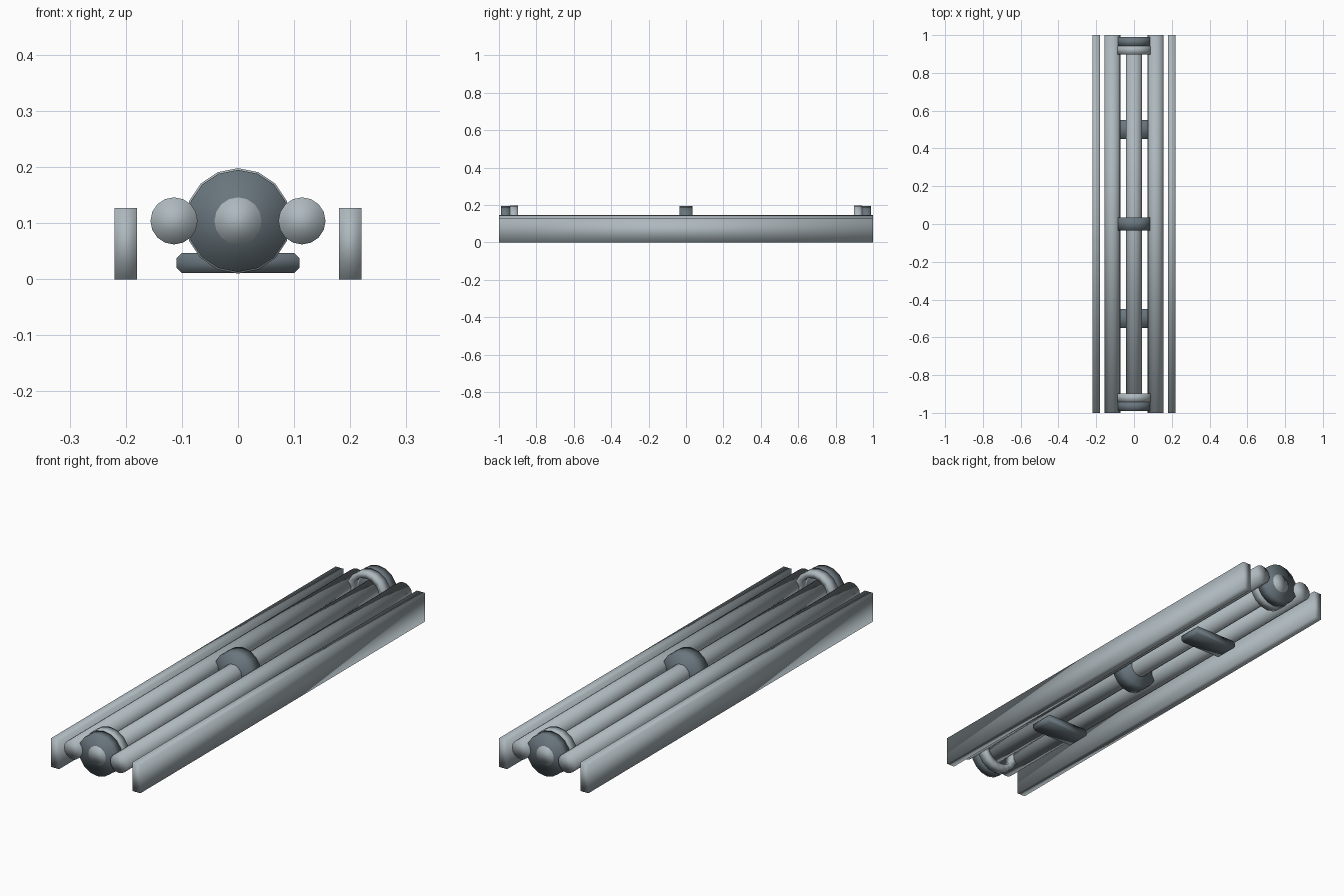
import bpy, bmesh, math
from mathutils import Matrix

cube = bpy.data.objects.get("Cube")
if cube:
    bpy.data.objects.remove(cube, do_unlink=True)


def material(name, rgb):
    m = bpy.data.materials.new(name)
    m.use_nodes = True
    m.diffuse_color = (*rgb, 1)
    m.node_tree.nodes["Principled BSDF"].inputs["Base Color"].default_value = (*rgb, 1)
    return m


light = material("light grey metal", (0.42, 0.48, 0.51))
dark = material("dark grey metal", (0.14, 0.18, 0.205))
SIDES = 16
AXIS_Z = 0.104


def finish(name, bm, mat, location):
    bmesh.ops.recalc_face_normals(bm, faces=bm.faces[:])
    mesh = bpy.data.meshes.new(name)
    bm.to_mesh(mesh)
    bm.free()
    mesh.materials.append(mat)
    mesh.shade_smooth()
    obj = bpy.data.objects.new(name, mesh)
    obj.location = location
    bpy.context.collection.objects.link(obj)
    return obj


def rod(name, radius, length, mat, location):
    """Solid cylinder lying along y."""
    bm = bmesh.new()
    bmesh.ops.create_cone(bm, cap_ends=True, segments=SIDES, radius1=radius,
                          radius2=radius, depth=length,
                          matrix=Matrix.Rotation(math.pi / 2, 4, "X"))
    return finish(name, bm, mat, location)


def ring(name, inner, outer, length, mat, location):
    """Hollow band around y."""
    bm = bmesh.new()
    h = length / 2
    loops = []
    for r, y in ((inner, -h), (outer, -h), (outer, h), (inner, h)):
        loops.append([bm.verts.new((r * math.cos(a), y, r * math.sin(a)))
                      for a in (2 * math.pi * i / SIDES for i in range(SIDES))])
    for k in range(4):
        p, q = loops[k], loops[(k + 1) % 4]
        for i in range(SIDES):
            j = (i + 1) % SIDES
            bm.faces.new((p[i], p[j], q[j], q[i]))
    return finish(name, bm, mat, location)


def bar(name, profile, length, mat, location):
    """Extrude an xz outline along y."""
    bm = bmesh.new()
    face = bm.faces.new([bm.verts.new((x, -length / 2, z)) for x, z in profile])
    new = bmesh.ops.extrude_face_region(bm, geom=[face])["geom"]
    bmesh.ops.translate(bm, vec=(0, length, 0),
                        verts=[v for v in new if isinstance(v, bmesh.types.BMVert)])
    return finish(name, bm, mat, location)


# Side rails and outer pipes
rail = [(-0.02, 0), (0.02, 0), (0.02, 0.127), (-0.02, 0.127)]
for side, s in (("left", 1), ("right", -1)):
    bar(side + "_rail", rail, 2, light, (s * 0.2, 0, 0))
    rod(side + "_pipe", 0.042, 2, light, (s * 0.114, 0, AXIS_Z))

# Central pipe with its middle collar
rod("centre_pipe", 0.042, 1.982, light, (0, 0, AXIS_Z))
rod("middle_collar", 0.091, 0.07, dark, (0, 0, AXIS_Z))

# End couplings and cross brackets
w, h, c = 0.11, 0.018, 0.01
bracket = [(-w, c - h), (c - w, -h), (w - c, -h), (w, c - h),
           (w, h - c), (w - c, h), (c - w, h), (-w, h - c)]
for end, s in (("front", -1), ("back", 1)):
    rod(end + "_end_collar", 0.091, 0.048, dark, (0, s * 0.965, AXIS_Z))
    ring(end + "_coupling_ring", 0.067, 0.094, 0.043, light, (0, s * 0.92, AXIS_Z))
    bar(end + "_bracket", bracket, 0.1, dark, (0, s * 0.5, 0.029))
